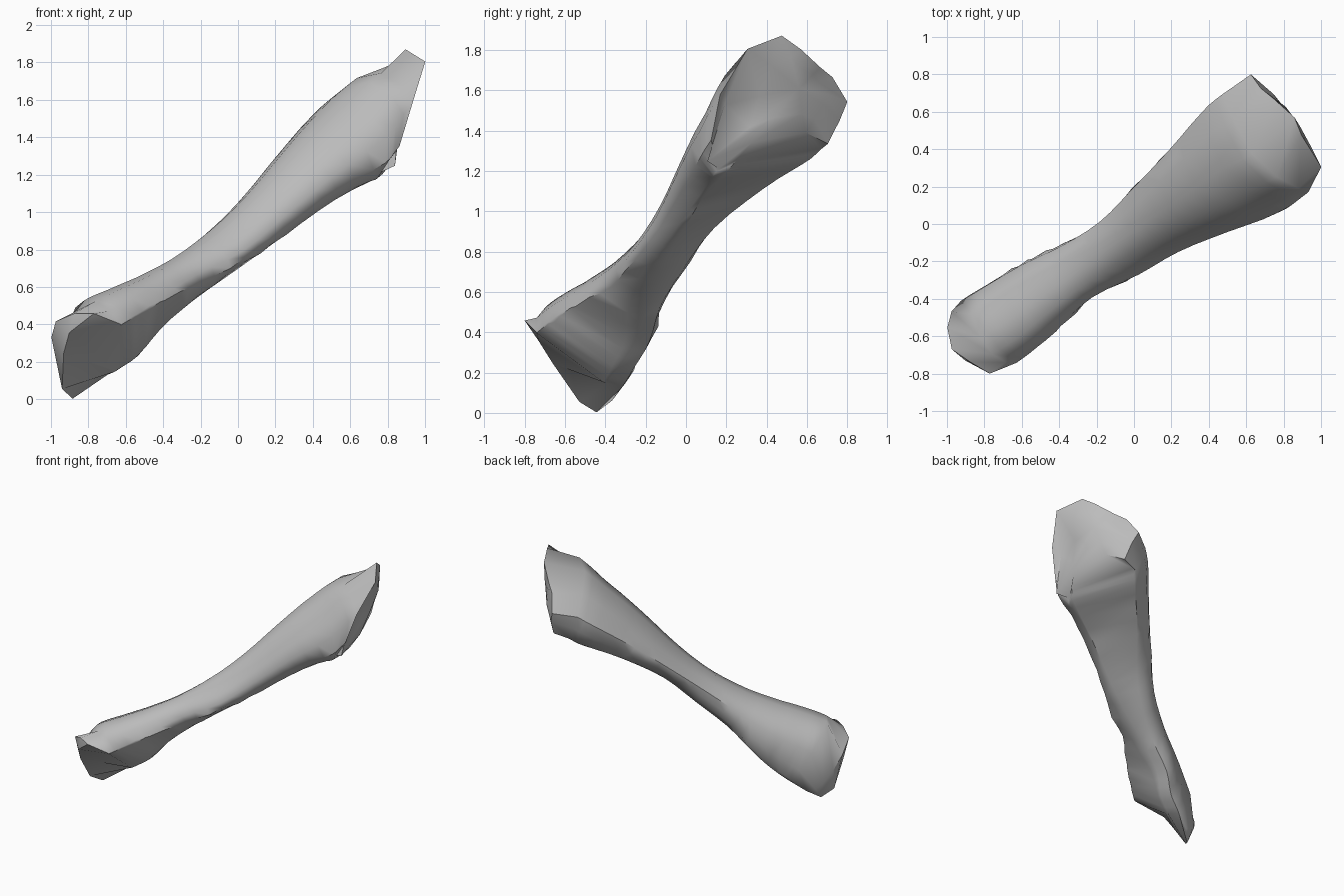
import bpy, bmesh, math, random
from mathutils import Vector

random.seed(4)
if "Cube" in bpy.data.objects:
    bpy.data.objects.remove(bpy.data.objects["Cube"], do_unlink=True)

# Single bone colour
bone_grey = bpy.data.materials.new("bone_grey")
bone_grey.use_nodes = True
tone = (0.5, 0.5, 0.5, 1)
bone_grey.diffuse_color = tone
bone_grey.node_tree.nodes["Principled BSDF"].inputs["Base Color"].default_value = tone

# Shaft frame: long axis, sideways axis, upward axis
CENTRE = Vector((0, -0.03, 0.9))
AXIS = Vector((0.7, 0.46, 0.55)).normalized()
SIDE = Vector((-AXIS.y, AXIS.x, 0)).normalized()
UP = AXIS.cross(SIDE)

# Each section is a six-sided outline, given by how far each side lies from the axis
SIDES = [math.radians(a) for a in (0, 70, 130, 180, 250, 310)]
# position, six side distances, bevel of the front ridge, bevel of the underside
STATIONS = [
    (-1.04, .185, .215, .27, .25, .185, .275, 1.5, .4),
    (-.88, .18, .18, .245, .24, .195, .26, 1.45, .4),
    (-.7, .17, .14, .2, .21, .155, .235, 1.3, .4),
    (-.45, .14, .1, .15, .18, .145, .165, .8, .5),
    (-.15, .135, .093, .13, .215, .16, .132, .5, .8),
    (.15, .185, .12, .155, .23, .173, .12, .5, 1.1),
    (.5, .25, .185, .22, .285, .19, .18, .45, 1.4),
    (.85, .325, .24, .28, .35, .24, .255, .4, 1.4),
    (1.05, .345, .25, .325, .345, .225, .275, .4, 1.4),
]

# Broken rims at both ends: sideways, upward, along the axis
LOW_RIM = [
    (.19, -.1, -1.24), (.17, .02, -1.25), (.11, .14, -1.25), (0, .235, -1.24),
    (-.11, .245, -1.18), (-.22, .216, -1.135), (-.09, .17, -1.25), (-.015, .07, -1.3),
    (.1, -.125, -1.35), (.14, -.22, -1.3), (.163, -.229, -1.18), (.19, -.17, -1.22),
]
HIGH_RIM = [
    (.35, 0, 1.17), (.26, .1, 1.24), (.17, .125, 1.29), (.03, .18, 1.37),
    (-.07, .248, 1.39), (-.27, .196, 1.35), (-.29, .06, 1.05), (-.347, -.135, .84),
    (-.17, -.13, 1), (.1, -.13, 1.09), (.24, -.17, 1.05), (.3, -.08, 1.13),
]
HEAD_START, HEAD_END = .7, 1.25


def outline(row):
    """Cross-section points: six corners, each bevelled into two."""
    dist = row[1:7]
    corners = []
    for i, a in enumerate(SIDES):
        j = (i + 1) % len(SIDES)
        b = SIDES[j]
        det = math.sin(b - a)
        corners.append(Vector((
            (dist[i] * math.sin(b) - dist[j] * math.sin(a)) / det,
            (dist[j] * math.cos(a) - dist[i] * math.cos(b)) / det)))
    bevel = [.6, .5, .45, row[7], row[8], .5]
    points = []
    for i, corner in enumerate(corners):
        for other in (corners[i - 1], corners[(i + 1) % len(corners)]):
            points.append(corner.lerp(other, bevel[i] / 2))
    return points


def blend(rows, i, t):
    """Smooth curve through neighbouring stations."""
    a, b = rows[max(i - 1, 0)], rows[i]
    c, d = rows[i + 1], rows[min(i + 2, len(rows) - 1)]
    result = []
    for p, q, r, s in zip(a, b, c, d):
        m, n = (r - p) / 2, (s - q) / 2
        result.append(q + m * t + (3 * (r - q) - 2 * m - n) * t ** 2
                      + (2 * (q - r) + m + n) * t ** 3)
    result[0] = b[0] * (1 - t) + c[0] * t
    return result


bm = bmesh.new()


def add_vert(x, y, s):
    return bm.verts.new(CENTRE + AXIS * s + SIDE * x + UP * y)


def bridge(a, b):
    for k in range(len(a)):
        j = (k + 1) % len(a)
        bm.faces.new((a[k], a[j], b[j], b[k]))


rows = [blend(STATIONS, i, k / 3) for i in range(len(STATIONS) - 1) for k in range(3)]
rows.append(STATIONS[-1])

# Loft the shaft with chipped ridges; the head leans to follow its slanted rim
rings = [[add_vert(*p) for p in LOW_RIM]]
for n, row in enumerate(rows):
    ring = []
    for k, p in enumerate(outline(row)):
        s = row[0]
        if s > HEAD_START:
            reach = (HIGH_RIM[k][2] - HEAD_START) / (HEAD_END - HEAD_START)
            s = HEAD_START + (s - HEAD_START) * reach
        elif k // 2 in (3, 5) and n > 2:
            p = p * random.uniform(.95, 1.04)
            s += random.uniform(-.02, .02)
        ring.append(add_vert(p.x, p.y, s))
    rings.append(ring)
rings.append([add_vert(*p) for p in HIGH_RIM])
for a, b in zip(rings, rings[1:]):
    bridge(a, b)

# Thin lower end
low_end = bm.faces.new(rings[0])
bmesh.ops.triangulate(bm, faces=[low_end])

# Uneven, slightly domed upper end
rim = rings[-1]
mid = sum((v.co for v in rim), Vector()) / len(rim) + AXIS * .09
inner = [bm.verts.new(v.co.lerp(mid, .45) + AXIS * random.uniform(-.01, .02)) for v in rim]
bridge(rim, inner)
hub = bm.verts.new(mid)
for k, v in enumerate(inner):
    bm.faces.new((v, inner[(k + 1) % len(inner)], hub))
bmesh.ops.recalc_face_normals(bm, faces=bm.faces)

mesh = bpy.data.meshes.new("bone_shaft")
bm.to_mesh(mesh)
bm.free()
mesh.materials.append(bone_grey)
bone = bpy.data.objects.new("bone_shaft", mesh)
bpy.context.collection.objects.link(bone)
bpy.context.view_layer.objects.active = bone
bone.select_set(True)
bpy.ops.object.shade_smooth_by_angle(angle=math.radians(45))
